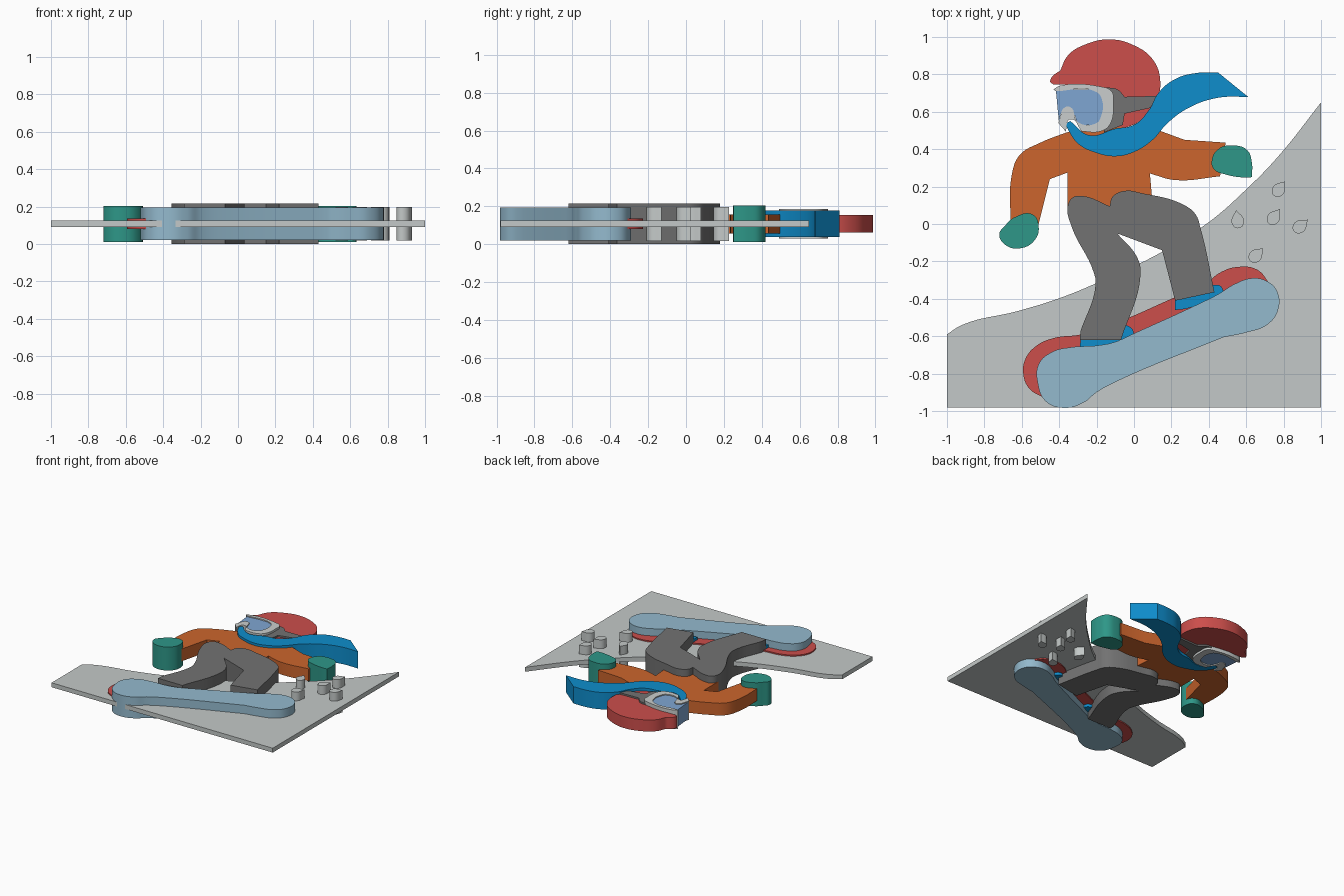
import bpy
from math import sin, cos, radians

cube = bpy.data.objects.get("Cube")
if cube:
    bpy.data.objects.remove(cube, do_unlink=True)

MID = .1075  # height of the mirror plane shared by every slab


def linear(channel):
    return channel / 12.92 if channel <= .04045 else ((channel + .055) / 1.055) ** 2.4


def material(name, hexcode):
    rgb = [linear(b / 255) for b in bytes.fromhex(hexcode)]
    mat = bpy.data.materials.new(name)
    mat.use_nodes = True
    mat.diffuse_color = (*rgb, 1)
    shader = mat.node_tree.nodes["Principled BSDF"]
    shader.inputs["Base Color"].default_value = (*rgb, 1)
    return mat


red = material("red", "CC4E4B")
orange = material("orange", "CC652D")
bright_blue = material("bright blue", "0E8DCC")
pale_blue = material("pale blue", "94BACE")
lens_blue = material("lens blue", "7FA6D2")
teal = material("teal", "2E9788")
dark_grey = material("dark grey", "727272")
snow_grey = material("snow grey", "C4C9C8")
frame_grey = material("frame grey", "CACECD")


def corner(x, y):
    return x, y, "VECTOR"


def soft(x, y):
    return x, y, "AUTO"


def slab(name, mat, half, outline):
    """Closed outline of sharp and rounded points, extruded both ways from MID."""
    curve = bpy.data.curves.new(name, "CURVE")
    curve.dimensions = "2D"
    curve.fill_mode = "BOTH"
    curve.extrude = half
    curve.resolution_u = 8
    spline = curve.splines.new("BEZIER")
    spline.bezier_points.add(len(outline) - 1)
    spline.use_cyclic_u = True
    for point, (x, y, kind) in zip(spline.bezier_points, outline):
        point.co = (x, y, 0)
        point.handle_left_type = point.handle_right_type = kind
    curve.materials.append(mat)
    obj = bpy.data.objects.new(name, curve)
    obj.location.z = MID
    bpy.context.collection.objects.link(obj)
    bpy.ops.object.select_all(action="DESELECT")
    obj.select_set(True)
    bpy.context.view_layer.objects.active = obj
    bpy.ops.object.convert(target="MESH")
    bpy.ops.object.shade_smooth_by_angle(angle=radians(35))
    return bpy.context.object


# Snow slope
slab("snow_slope", snow_grey, .018, [
    corner(-1, -.98), corner(1, -.98), corner(1, .65), soft(.77, .36), soft(.6, .185),
    soft(.4, .01), soft(.13, -.16), soft(-.1, -.27), soft(-.38, -.39),
    soft(-.62, -.465), soft(-.92, -.54), corner(-1, -.59)])

# Snow spray: identical drops with their own place and tilt
for i, (x, y, tilt) in enumerate([
        (.554, .02, 8), (.775, .185, -38), (.748, .035, -35),
        (.888, -.012, -50), (.652, -.168, -45)]):
    c, s = cos(radians(tilt)), sin(radians(tilt))
    drop = [(0, .055, "VECTOR"), (-.033, -.01, "AUTO"), (0, -.043, "AUTO"), (.033, -.01, "AUTO")]
    slab(f"snow_drop_{i + 1}", snow_grey, .09,
         [(x + c * u - s * v, y + s * u + c * v, kind) for u, v, kind in drop])

# Snowboard: thin red base and thick pale deck
slab("board_base", red, .028, [
    corner(-.48, -.93), soft(-.56, -.88), soft(-.592, -.8), soft(-.58, -.72),
    soft(-.52, -.65), soft(-.43, -.61), soft(-.28, -.59), soft(-.1, -.53),
    soft(.2, -.4), soft(.38, -.32), soft(.46, -.26), soft(.55, -.23),
    soft(.66, -.245), corner(.725, -.32), corner(.6, -.45), corner(-.4, -.85)])
slab("board_deck", pale_blue, .087, [
    soft(-.51, -.75), soft(-.515, -.85), soft(-.47, -.95), soft(-.37, -.983),
    soft(-.27, -.955), soft(-.2, -.9), soft(-.1, -.845), corner(.48, -.605),
    soft(.6, -.58), soft(.71, -.54), soft(.77, -.46), soft(.765, -.36),
    soft(.71, -.305), soft(.63, -.29), soft(.54, -.32), soft(.45, -.375),
    soft(.35, -.425), soft(0, -.585), soft(-.1, -.63), soft(-.2, -.65),
    soft(-.33, -.658), soft(-.44, -.685)])

# Boots
slab("left_boot", bright_blue, .05, [
    corner(.22, -.46), soft(.29, -.45), corner(.48, -.36), soft(.46, -.33),
    corner(.4, -.33), corner(.22, -.38)])
slab("right_boot", bright_blue, .05, [
    corner(-.28, -.57), corner(-.29, -.66), corner(-.12, -.65), corner(0, -.59),
    soft(-.01, -.56), corner(-.08, -.53)])

# Jacket with both sleeves
slab("jacket", orange, .05, [
    corner(-.36, .49), soft(-.5, .435), soft(-.61, .37), soft(-.65, .28),
    corner(-.66, -.01), corner(-.51, 0), corner(-.45, .24), corner(-.355, .275),
    corner(-.355, .08), corner(.1, .1), corner(.085, .27), soft(.22, .235),
    corner(.46, .255), corner(.49, .435), corner(.27, .45), corner(.12, .505),
    corner(-.1, .52)])

# Gloves
slab("right_glove", teal, .096, [
    soft(-.64, .035), soft(-.54, .05), soft(-.51, -.01), soft(-.53, -.085),
    soft(-.61, -.13), soft(-.69, -.11), soft(-.72, -.055), soft(-.69, -.01)])
slab("left_glove", teal, .096, [
    soft(.415, .33), soft(.45, .4), soft(.53, .42), soft(.605, .395),
    soft(.63, .33), corner(.63, .25), soft(.57, .25), soft(.49, .265), soft(.43, .29)])

# Trousers
slab("trousers", dark_grey, MID, [
    soft(-.355, .09), soft(-.33, .14), soft(-.28, .15), corner(-.13, .095),
    soft(-.115, .145), soft(-.05, .177), soft(.04, .165), soft(.27, .1),
    soft(.33, .05), soft(.355, -.02), corner(.43, -.365), corner(.22, -.41),
    corner(.15, -.14), corner(-.09, -.05), soft(.02, -.185), soft(.035, -.27),
    corner(-.07, -.62), corner(-.29, -.62), corner(-.285, -.57), soft(-.205, -.32),
    soft(-.215, -.26), soft(-.335, -.01)])

# Helmet with peak, and the strap around it
slab("helmet", red, .047, [
    corner(-.45, .76), soft(-.44, .785), corner(-.395, .82), soft(-.35, .905),
    soft(-.26, .96), soft(-.13, .987), soft(0, .955), soft(.1, .88),
    soft(.14, .77), soft(.12, .66), soft(.03, .55), corner(-.1, .5),
    corner(-.16, .73), soft(-.3, .745), corner(-.43, .745)])
slab("goggle_strap", dark_grey, .06, [
    corner(-.16, .73), soft(-.09, .72), corner(-.05, .68), corner(.13, .685),
    corner(.085, .62), corner(-.05, .59), corner(-.06, .53), corner(-.16, .49)])

# Goggles: frame open at the face side, with a recessed lens
slab("goggle_frame", frame_grey, .077, [
    corner(-.43, .72), soft(-.4, .738), soft(-.18, .735), soft(-.12, .71),
    soft(-.11, .65), soft(-.13, .53), soft(-.18, .495), corner(-.28, .495),
    soft(-.34, .56), corner(-.365, .495), corner(-.405, .54), corner(-.395, .57),
    soft(-.375, .62), soft(-.34, .625), soft(-.3, .545), soft(-.2, .54),
    soft(-.175, .58), soft(-.17, .66), soft(-.2, .705), corner(-.42, .71)])
slab("goggle_lens", lens_blue, .069, [
    corner(-.418, .72), corner(-.17, .72), corner(-.15, .53), corner(-.3, .53),
    soft(-.34, .61), soft(-.375, .61), corner(-.402, .55)])

# Scarf with its flying tail
slab("scarf", bright_blue, .069, [
    corner(-.37, .535), soft(-.3, .43), soft(-.2, .38), soft(-.1, .362),
    soft(0, .385), soft(.1, .45), soft(.18, .54), soft(.3, .625),
    soft(.45, .675), corner(.61, .68), corner(.45, .81), soft(.34, .808),
    soft(.22, .775), soft(.13, .7), soft(.08, .61), soft(0, .53),
    soft(-.1, .51), soft(-.24, .475), corner(-.34, .55)])
